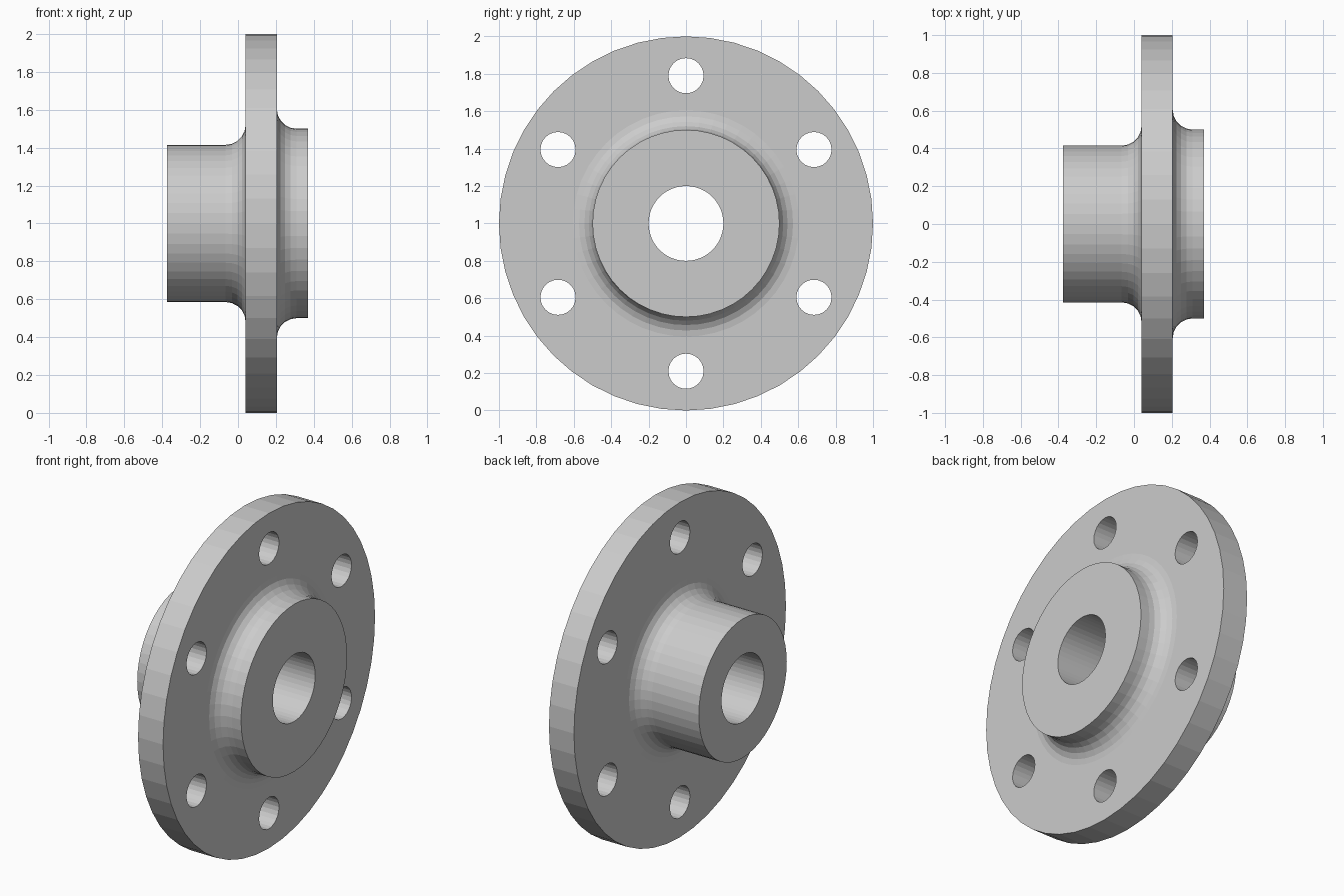
import bpy
import bmesh
from math import pi, sin, cos, radians
from mathutils import Matrix, Vector

cube = bpy.data.objects.get("Cube")
if cube:
    bpy.data.objects.remove(cube, do_unlink=True)

CENTRE = Vector((0, 0, 1))
SIDES = 48
FILLET = 0.105
FLANGE_LEFT, FLANGE_RIGHT = 0.04, 0.205

steel = bpy.data.materials.new("grey steel")
steel.use_nodes = True
colour = (0.6, 0.6, 0.6, 1)
steel.diffuse_color = colour
steel.node_tree.nodes["Principled BSDF"].inputs["Base Color"].default_value = colour


def add_object(name, bm):
    mesh = bpy.data.meshes.new(name)
    bmesh.ops.recalc_face_normals(bm, faces=bm.faces)
    bm.to_mesh(mesh)
    bm.free()
    mesh.materials.append(steel)
    obj = bpy.data.objects.new(name, mesh)
    bpy.context.collection.objects.link(obj)
    return obj


def fillet(face_x, side, hub_radius, steps=5):
    """Concave arc running from the hub wall out to the flange face."""
    points = []
    for i in range(steps + 1):
        a = pi / 2 * i / steps
        points.append((face_x + side * FILLET * (1 - sin(a)),
                       hub_radius + FILLET * (1 - cos(a))))
    return points


# Flange body: closed (x, radius) section turned about the x axis
section = [(-0.375, 0.2), (-0.375, 0.415)]
section += fillet(FLANGE_LEFT, -1, 0.415)
section += [(FLANGE_LEFT, 1), (FLANGE_RIGHT, 1)]
section += reversed(fillet(FLANGE_RIGHT, 1, 0.5))
section += [(0.37, 0.5), (0.37, 0.2)]

bm = bmesh.new()
ring = [bm.verts.new(CENTRE + Vector((x, 0, r))) for x, r in section]
edges = [bm.edges.new((v, ring[(i + 1) % len(ring)])) for i, v in enumerate(ring)]
bmesh.ops.spin(bm, geom=ring + edges, cent=CENTRE, axis=(1, 0, 0),
               angle=2 * pi, steps=SIDES, use_merge=True)
bmesh.ops.remove_doubles(bm, verts=bm.verts, dist=0.0001)
flange = add_object("flange_with_hubs", bm)

# Six bolt holes
bm = bmesh.new()
for k in range(6):
    a = radians(90 + 60 * k)
    place = Matrix.Translation(CENTRE + Vector((0.12, 0.79 * cos(a), 0.79 * sin(a))))
    bmesh.ops.create_cone(bm, cap_ends=True, segments=24, radius1=0.094,
                          radius2=0.094, depth=0.5,
                          matrix=place @ Matrix.Rotation(pi / 2, 4, "Y"))
drills = add_object("bolt_hole_cutter", bm)
drills.hide_render = True
drills.hide_set(True)

cut = flange.modifiers.new("bolt holes", "BOOLEAN")
cut.operation = "DIFFERENCE"
cut.solver = "EXACT"
cut.object = drills
